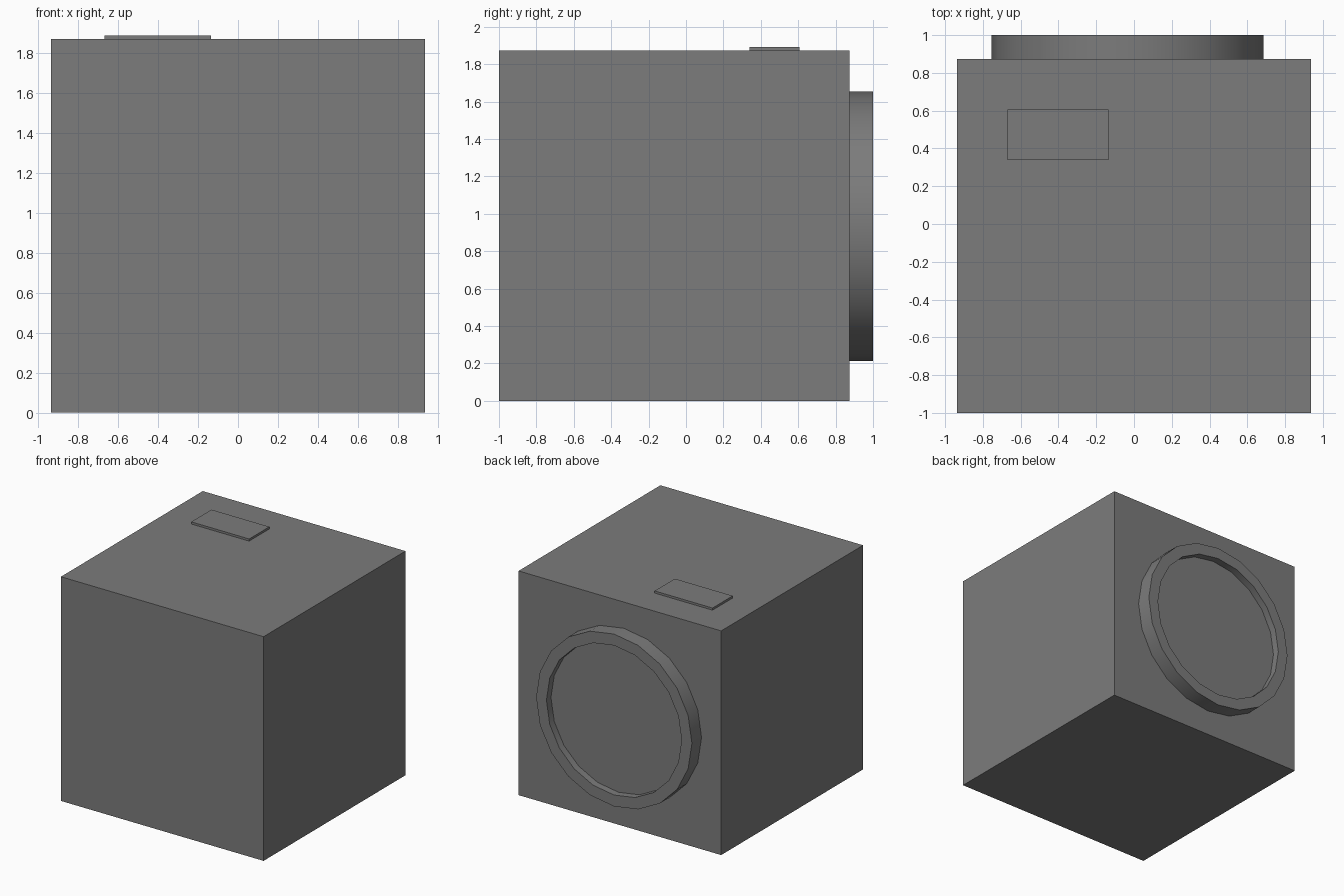
import bpy
import bmesh
from math import radians
from mathutils import Matrix, Vector

cube = bpy.data.objects.get("Cube")
if cube:
    bpy.data.objects.remove(cube, do_unlink=True)

grey = bpy.data.materials.new("mid_grey")
grey.use_nodes = True
grey.diffuse_color = (0.2, 0.2, 0.2, 1)
grey.node_tree.nodes["Principled BSDF"].inputs["Base Color"].default_value = (0.2, 0.2, 0.2, 1)


def finish(name, bm):
    bmesh.ops.recalc_face_normals(bm, faces=bm.faces)
    mesh = bpy.data.meshes.new(name)
    bm.to_mesh(mesh)
    bm.free()
    mesh.materials.append(grey)
    obj = bpy.data.objects.new(name, mesh)
    bpy.context.collection.objects.link(obj)
    return obj


def box(name, low, high):
    low, high = Vector(low), Vector(high)
    bm = bmesh.new()
    bmesh.ops.create_cube(bm, size=1)
    bmesh.ops.scale(bm, vec=high - low, verts=bm.verts)
    bmesh.ops.translate(bm, vec=(low + high) / 2, verts=bm.verts)
    return finish(name, bm)


# Main body and the thin raised plate on its top
WIDTH, BACK, TOP = 1.873, 0.873, 1.873
box("body", (-WIDTH / 2, -1, 0), (WIDTH / 2, BACK, TOP))
box("top_plate", (-0.67, 0.34, TOP), (-0.135, 0.607, TOP + 0.018))

# Round back fitting: a short cylinder whose outer cap is inset and sunk
RADIUS, INNER, SINK = 0.72, 0.625, 0.06
DEPTH = 1 - BACK
bm = bmesh.new()
bmesh.ops.create_cone(bm, cap_ends=True, segments=20, radius1=RADIUS, radius2=RADIUS, depth=DEPTH,
                      matrix=Matrix.Translation((-0.035, BACK + DEPTH / 2, 0.934))
                      @ Matrix.Rotation(radians(-90), 4, "X"))
bm.normal_update()
cap = max(bm.faces, key=lambda f: f.calc_center_median().y)
middle = cap.calc_center_median()
for scale, shift in ((INNER / RADIUS, 0), (1, -SINK)):
    cap = bmesh.ops.extrude_discrete_faces(bm, faces=[cap])["faces"][0]
    for v in cap.verts:
        v.co = middle + (v.co - middle) * scale + Vector((0, shift, 0))
ring = finish("back_ring", bm)

# Smooth the round walls while keeping the rims sharp
bpy.ops.object.select_all(action="DESELECT")
ring.select_set(True)
bpy.context.view_layer.objects.active = ring
bpy.ops.object.shade_smooth_by_angle(angle=radians(30))
